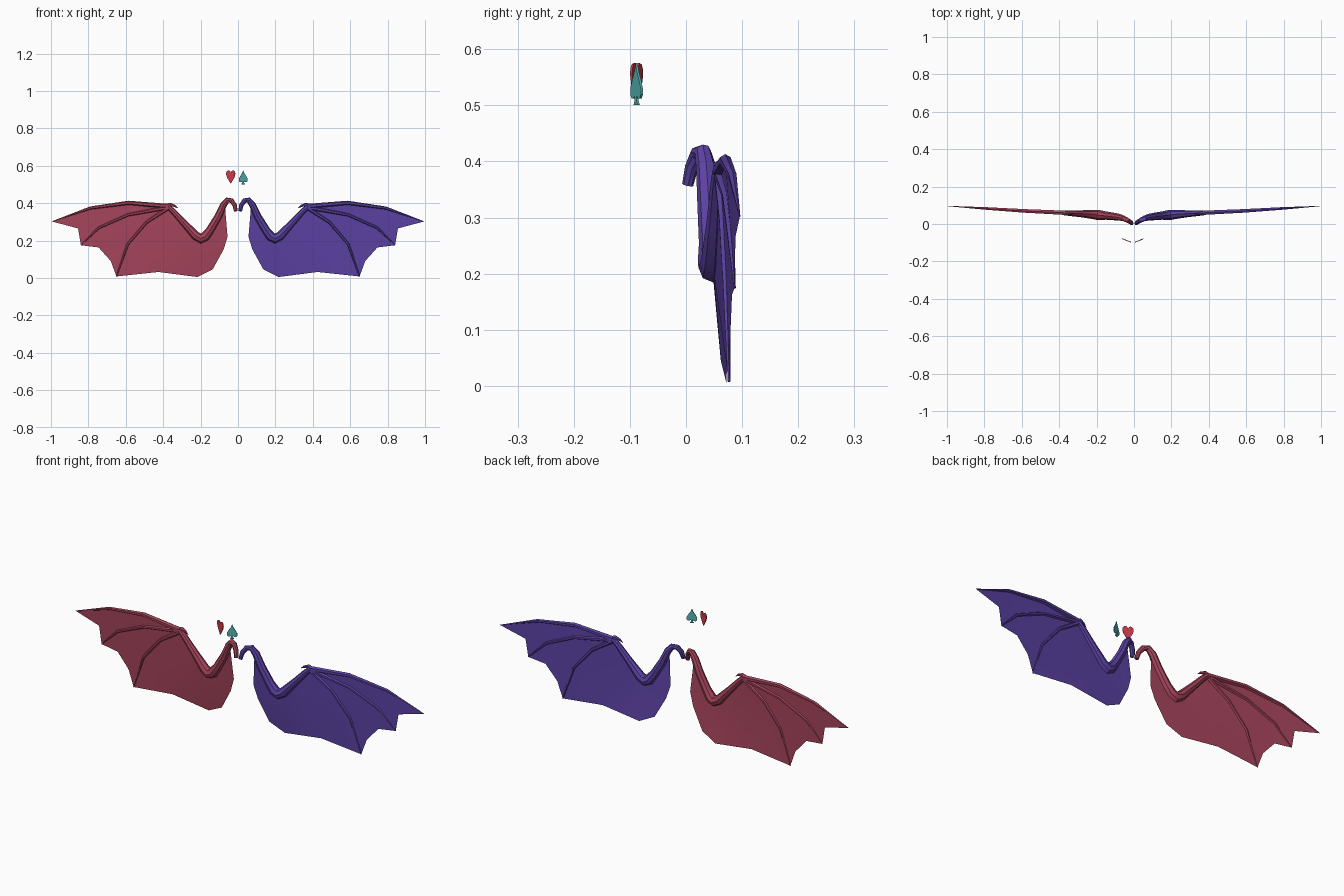
import bpy, bmesh, math
from mathutils import Vector

if "Cube" in bpy.data.objects:
    bpy.data.objects.remove(bpy.data.objects["Cube"])


def material(name, srgb):
    m = bpy.data.materials.new(name)
    lin = [(c / 255 / 12.92) if c < 11 else ((c / 255 + 0.055) / 1.055) ** 2.4 for c in srgb]
    m.diffuse_color = (*lin, 1)
    m.use_nodes = True
    m.node_tree.nodes["Principled BSDF"].inputs["Base Color"].default_value = m.diffuse_color
    return m


PURPLE = material("purple", (92, 66, 164))
CRIMSON = material("crimson", (166, 68, 92))
RED = material("heart red", (204, 58, 74))
TEAL = material("teal", (84, 180, 178))


def finish(bm, name, mat, angle=40):
    bmesh.ops.recalc_face_normals(bm, faces=bm.faces)
    me = bpy.data.meshes.new(name)
    bm.to_mesh(me)
    bm.free()
    me.materials.append(mat)
    ob = bpy.data.objects.new(name, me)
    bpy.context.collection.objects.link(ob)
    bpy.ops.object.select_all(action='DESELECT')
    ob.select_set(True)
    bpy.context.view_layer.objects.active = ob
    bpy.ops.object.shade_smooth_by_angle(angle=math.radians(angle))
    return ob


def tube(name, path, mat, side, sides=8):
    """Tapered tube through (x, y, z, radius) points; side mirrors x."""
    bm = bmesh.new()
    pts = [Vector((p[0] * side, p[1], p[2])) for p in path]
    rings = []
    for i, p in enumerate(pts):
        t = (pts[min(i + 1, len(pts) - 1)] - pts[max(i - 1, 0)]).normalized()
        u = t.cross(Vector((0, 1, 0))).normalized()
        v = t.cross(u)
        ring = []
        for k in range(sides):
            a = 2 * math.pi * k / sides
            ring.append(bm.verts.new(p + path[i][3] * (math.cos(a) * u + math.sin(a) * v)))
        rings.append(ring)
    for a, b in zip(rings, rings[1:]):
        for k in range(sides):
            n = (k + 1) % sides
            bm.faces.new((a[k], a[n], b[n], b[k]))
    bm.faces.new(rings[0])
    bm.faces.new(rings[-1])
    return finish(bm, name, mat)


# Wing bones: x, y, z, radius
ARM = [(.012, .003, .358, .010), (.018, .010, .39, .012), (.035, .020, .414, .013),
       (.056, .030, .417, .015), (.078, .036, .39, .018), (.105, .040, .33, .020),
       (.15, .045, .255, .022), (.175, .047, .222, .026), (.198, .049, .211, .027),
       (.225, .051, .225, .024), (.29, .055, .295, .018), (.345, .058, .355, .015),
       (.375, .060, .383, .013)]
THUMB = [(.385, .060, .382, .012), (.362, .058, .392, .010), (.34, .056, .386, .006),
         (.322, .054, .374, .001)]
FINGERS = {
    "leading": [(.37, .060, .383, .013), (.585, .070, .402, .011), (.79, .083, .374, .008),
                (.995, .096, .302, .001)],
    "middle": [(.37, .060, .378, .011), (.59, .072, .337, .008), (.745, .080, .268, .007),
               (.84, .087, .175, .002)],
    "rear": [(.37, .060, .376, .011), (.49, .066, .297, .008), (.59, .072, .18, .007),
             (.65, .077, .008, .003)],
}

# Membrane corners, joined to the bone joints
SKIN = {
    "W": (.37, .060, .383), "E": (.198, .049, .205), "F": (.29, .055, .295),
    "U": (.12, .041, .31), "S": (.07, .034, .40),
    "s": (.855, .088, .265), "q": (.745, .082, .163), "r": (.68, .079, .09),
    "m1": (.425, .073, .032), "m2": (.217, .072, .005), "m3": (.136, .062, .045),
    "m4": (.077, .052, .152), "m5": (.056, .046, .22), "m6": (.066, .038, .34),
}
for n, key in enumerate(FINGERS, 1):
    for letter, p in zip("abt", FINGERS[key][1:]):
        SKIN[letter + str(n)] = p[:3]
FACES = ["W a1 a2", "a1 b1 b2 a2", "b1 t1 s b2", "b2 s t2",
         "W a2 a3", "a2 b2 b3 a3", "b2 t2 q b3", "b3 q r", "b3 r t3",
         "W a3 F", "a3 b3 m1 F", "b3 t3 m1", "F m1 E", "E m1 m2", "E m2 m3",
         "E m3 m4", "E m4 U", "U m4 m5", "U m5 m6", "U m6 S"]


def membrane(name, mat, side):
    bm = bmesh.new()
    v = {k: bm.verts.new((p[0] * side, p[1], p[2])) for k, p in SKIN.items()}
    for f in FACES:
        bm.faces.new([v[k] for k in f.split()])
    return finish(bm, name, mat)


# Both wings
for label, side, mat in (("right", 1, PURPLE), ("left", -1, CRIMSON)):
    tube(label + "_wing_arm", ARM, mat, side)
    tube(label + "_wing_thumb_claw", THUMB, mat, side, 6)
    for key, path in FINGERS.items():
        tube(f"{label}_wing_{key}_finger", path, mat, side, 6)
    membrane(label + "_wing_membrane", mat, side)


def plate(name, half, mat, x, z, turn):
    """Thin upright symbol from a half outline, turned about its vertical axis."""
    outline = half + [(-px, pz) for px, pz in reversed(half) if px > 0]
    bm = bmesh.new()
    c, s = math.cos(turn), math.sin(turn)
    sheets = []
    for d in (-.002, .002):
        sheets.append([bm.verts.new((x + px * c - d * s, -.088 + px * s + d * c, z + pz))
                       for px, pz in outline])
    for sh in sheets:
        bm.faces.new(sh)
    n = len(outline)
    for i in range(n):
        j = (i + 1) % n
        bm.faces.new((sheets[0][i], sheets[0][j], sheets[1][j], sheets[1][i]))
    return finish(bm, name, mat, 30)


# Floating heart and spade
HEART = [(0, .060), (.004, .068), (.011, .073), (.019, .071), (.025, .063), (.026, .052),
         (.021, .036), (.010, .018), (0, .003)]
SPADE = [(0, .075), (.006, .060), (.017, .044), (.025, .030), (.025, .019), (.019, .012),
         (.011, .012), (.004, .018), (.005, .008), (.010, .001), (0, .001)]
plate("heart_symbol", HEART, RED, -.039, .502, math.radians(-22))
plate("spade_symbol", SPADE, TEAL, .028, .50, math.radians(22))
